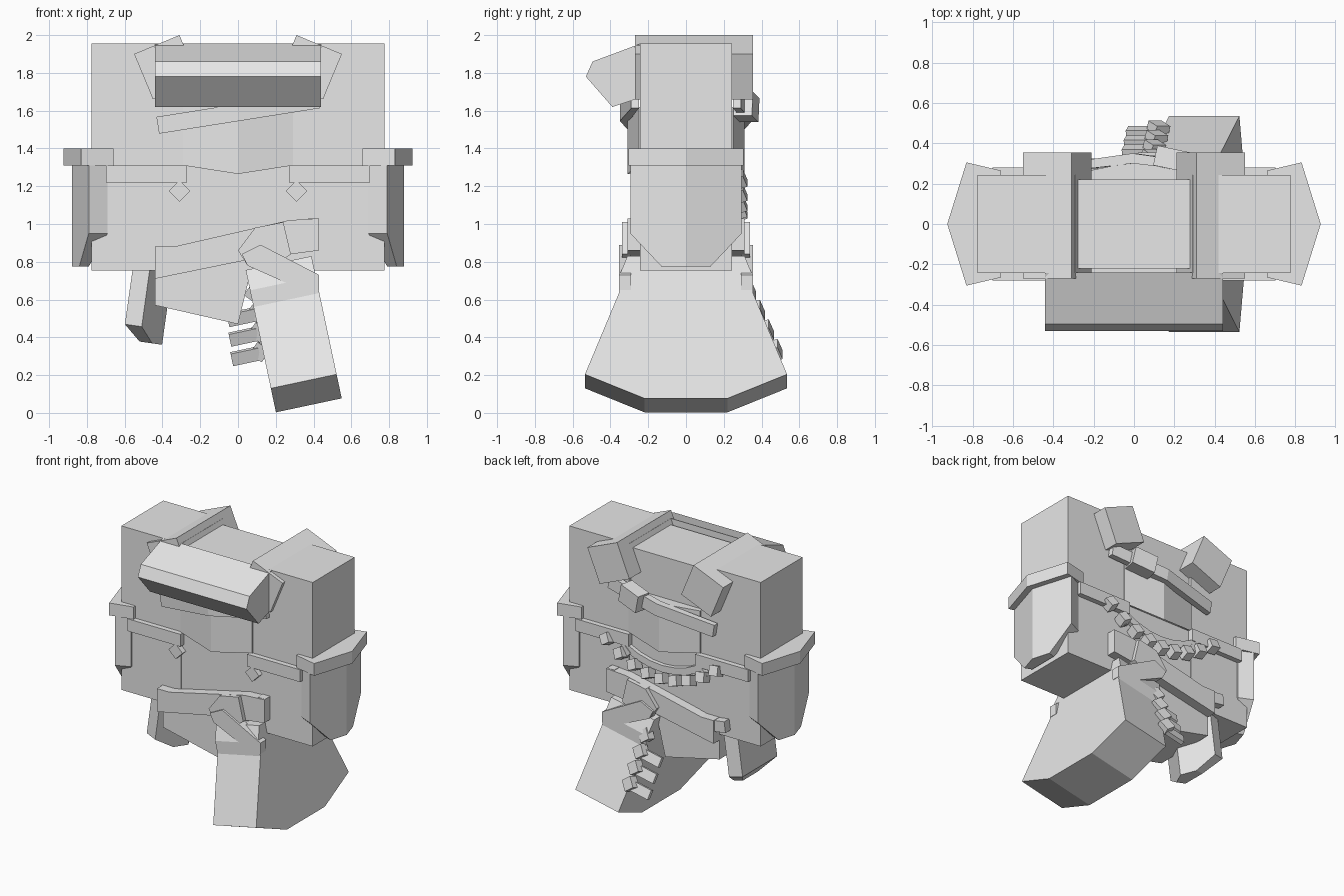
import bpy, math
from mathutils import Matrix, Vector

if "Cube" in bpy.data.objects:
    bpy.data.objects.remove(bpy.data.objects["Cube"])

grey = bpy.data.materials.new("plain_grey")
grey.diffuse_color = (0.8, 0.8, 0.8, 1)
grey.use_nodes = True
grey.node_tree.nodes["Principled BSDF"].inputs["Base Color"].default_value = grey.diffuse_color


def place(x=0, y=0, z=0, tilt=0, spin=0, pitch=0):
    """Position plus tilt about y, pitch about x, spin about z, in degrees."""
    r = math.radians
    return (Matrix.Translation((x, y, z)) @ Matrix.Rotation(r(spin), 4, 'Z')
            @ Matrix.Rotation(r(tilt), 4, 'Y') @ Matrix.Rotation(r(pitch), 4, 'X'))


def loft(name, rings, mat=Matrix()):
    """Closed solid through rings with equal point counts."""
    n = len(rings[0])
    verts = [mat @ Vector(p) for ring in rings for p in ring]
    faces = [tuple(range(n)), tuple(range(len(verts) - n, len(verts)))]
    for k in range(len(rings) - 1):
        for i in range(n):
            j = (i + 1) % n
            faces.append((k * n + i, k * n + j, (k + 1) * n + j, (k + 1) * n + i))
    me = bpy.data.meshes.new(name)
    me.from_pydata(verts, [], faces)
    import bmesh
    bm = bmesh.new()
    bm.from_mesh(me)
    bmesh.ops.recalc_face_normals(bm, faces=bm.faces)
    bm.to_mesh(me)
    bm.free()
    me.materials.append(grey)
    ob = bpy.data.objects.new(name, me)
    bpy.context.collection.objects.link(ob)
    return ob


def prism(name, profile, axis, a, b, mat=Matrix()):
    put = {'x': lambda p, t: (t, p[0], p[1]),
           'y': lambda p, t: (p[0], t, p[1]),
           'z': lambda p, t: (p[0], p[1], t)}[axis]
    return loft(name, [[put(p, t) for p in profile] for t in (a, b)], mat)


def box(name, size, mat):
    x, y, z = (s / 2 for s in size)
    return prism(name, [(-x, -y), (x, -y), (x, y), (-x, y)], 'z', -z, z, mat)


def plate(name, x0, x1, x2, yi, y1, top, mid, low, mat=Matrix(), side=1):
    """Ridged guard plate with a narrowed lower end."""
    k = 0.44
    full = [(x0, -yi), (x1, -y1), (x2, 0), (x1, y1), (x0, yi)]
    xk = x2 - (x2 - x1) * k
    small = [(x1, -yi * k), (xk, -y1 * k), (x2, 0), (xk, y1 * k), (x1, yi * k)]
    rings = [[(side * x, y, z) for x, y in ring]
             for ring, z in ((full, top), (full, mid), (small, low))]
    return loft(name, rings, mat)


# Torso: flat lower block and ridged upper block with a curved hem
box("lower_torso", (0.58, 0.48, 0.6), place(z=1.055))
ridge = [(-0.29, -0.25), (0, -0.31), (0.29, -0.25), (0.29, 0.25), (0, 0.31), (-0.29, 0.25)]
hem = [1.31, 1.265, 1.31, 1.31, 1.265, 1.31]
loft("upper_torso", [[(x, y, z) for (x, y), z in zip(ridge, hem)],
                     [(x, y, 1.62) for x, y in ridge]])
box("neck_block", (0.58, 0.44, 0.3), place(z=1.77))

# Arms, guards, bands and shoulder flaps on both sides
for s, tag in ((-1, "left"), (1, "right")):
    box(tag + "_arm", (0.485, 0.485, 1.2), place(s * 0.5325, 0, 1.355))
    plate(tag + "_arm_guard", 0.69, 0.79, 0.88, 0.25, 0.295, 1.31, 0.95, 0.775, side=s)
    prism(tag + "_guard_rim", [(s * x, y) for x, y in (
        (0.66, -0.265), (0.83, -0.305), (0.925, 0), (0.83, 0.305), (0.66, 0.265))],
        'z', 1.31, 1.40)
    box(tag + "_shoulder_flap", (0.26, 0.625, 0.26), place(s * 0.38, 0.0425, 1.83, tilt=s * 22.6))
    for f, end in ((-1, "front"), (1, "back")):
        box(f"{tag}_{end}_arm_band", (0.43, 0.05, 0.09), place(s * 0.485, f * 0.255, 1.265))
        box(f"{tag}_{end}_band_stud", (0.08, 0.04, 0.08),
            place(s * 0.31, f * 0.26, 1.175, tilt=45))

# Rolled collar bar across the front
prism("collar_bar", [(-0.24, 1.955), (-0.495, 1.86), (-0.53, 1.78), (-0.39, 1.62), (-0.24, 1.67)],
      'x', -0.44, 0.44)

# Sash, belt and knot, front and back
for f, end in ((-1, "front"), (1, "back")):
    prism(end + "_sash", [(-0.43, f * 0.25), (0, f * 0.30), (0.43, f * 0.25),
                          (0.43, f * 0.29), (0, f * 0.35), (-0.43, f * 0.29)],
          'z', -0.045, 0.045, place(z=1.59, tilt=-9))
    prism(end + "_belt", [(-0.44, 0.71), (0.05, 0.81), (0.43, 0.86), (0.43, 1.03),
                          (0.27, 1.02), (-0.34, 0.88), (-0.44, 0.88)],
          'y', f * 0.23, f * 0.31)
    prism(end + "_knot", [(0, 0.86), (0.05, 0.78), (0.22, 0.80), (0.28, 0.84),
                          (0.24, 1.01), (0.09, 0.98)], 'y', f * 0.29, f * 0.34)
    prism(end + "_knot_tail", [(0.02, 0.84), (0.05, 0.78), (0.34, 0.65), (0.43, 0.65),
                               (0.43, 0.73), (0.12, 0.89)], 'y', f * 0.29, f * 0.355)
box("back_sash_knot", (0.17, 0.1, 0.13), place(0.2, 0.32, 1.62, tilt=-12, spin=-12))
box("right_belt_side", (0.06, 0.6, 0.17), place(0.40, 0, 0.945))

# Hips and flared right leg
prism("hips", [(-0.44, 0.57), (0, 0.47), (0.08, 0.80), (-0.44, 0.80)], 'y', -0.24, 0.24)
leg = [(0.22, 0), (0.535, 0.13), (0.355, 0.57), (0.355, 0.66), (0.31, 0.77)]
prism("flared_leg", leg + [(-y, z) for y, z in reversed(leg)], 'x', -0.178, 0.178,
      place(0.375, 0, 0.04, tilt=-12))

# Tapered guard hanging on the left hip
plate("left_hip_guard", 0, 0.09, 0.21, 0.2, 0.23, 0.45, 0.08, 0,
      place(-0.61, 0, 0.39, tilt=8))
box("left_hip_clip", (0.13, 0.08, 0.08), place(-0.46, 0.26, 0.84, tilt=8))

# String of beads on the back
for i in range(9):
    x = -0.44 + 0.11 * i
    box("back_bead", (0.07, 0.07, 0.07),
        place(x, 0.28, 1.06 + 0.9 * x * x, tilt=30 * x + 20, pitch=20))
for i in range(6):
    x = -0.25 + 0.1 * i
    box("back_cord", (0.11, 0.03, 0.05), place(x, 0.26, 1.13 + 0.9 * x * x, tilt=-100 * x))

# Beads and tags down the rear edge of the leg
for i in range(4):
    t = i / 3
    x, y, z = 0.09 + 0.03 * t, 0.33 + 0.14 * t, 0.64 - 0.31 * t
    box("leg_bead", (0.08, 0.06, 0.08), place(x, y, z, tilt=35, pitch=20))
    if i:
        box("leg_tag", (0.15, 0.03, 0.07), place(x - 0.08, y - 0.01, z - 0.03, tilt=-12, pitch=20))
